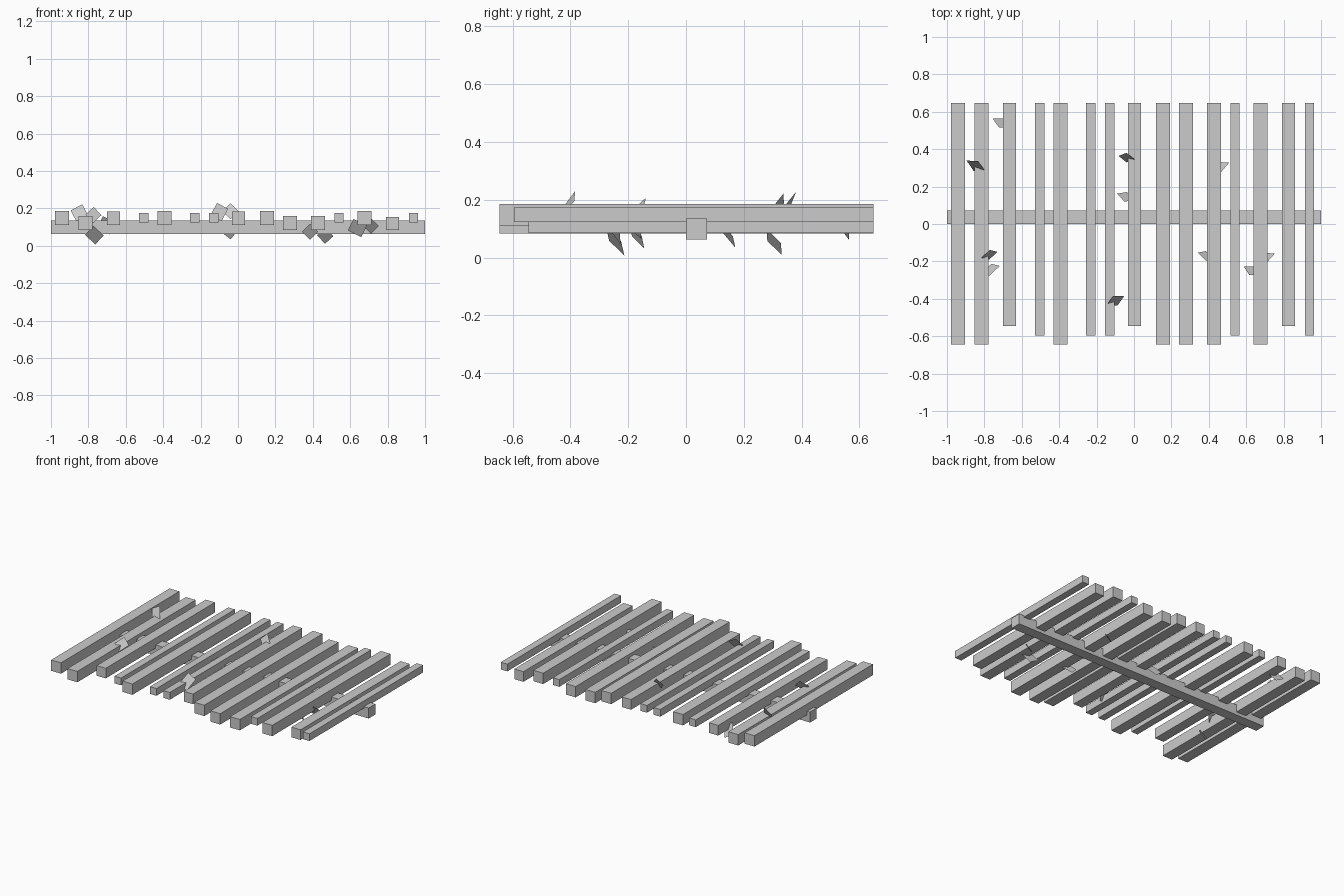
import bpy
from math import cos, sin, radians

if "Cube" in bpy.data.objects:
    bpy.data.objects.remove(bpy.data.objects["Cube"])


def mesh_object(name, verts, faces):
    mesh = bpy.data.meshes.new(name)
    mesh.from_pydata(verts, [], faces)
    mesh.update()
    obj = bpy.data.objects.new(name, mesh)
    bpy.context.collection.objects.link(obj)
    return obj


def box(name, x0, x1, y0, y1, z0, z1):
    verts = [(x, y, z) for x in (x0, x1) for y in (y0, y1) for z in (z0, z1)]
    faces = [(0, 1, 3, 2), (4, 6, 7, 5), (0, 4, 5, 1),
             (2, 3, 7, 6), (0, 2, 6, 4), (1, 5, 7, 3)]
    return mesh_object(name, verts, faces)


def leaf(name, x, y, z, w, h, angle, a, b):
    # flat rectangle turned in the front plane, leaning by slopes a (x) and b (z)
    c, s = cos(radians(angle)), sin(radians(angle))
    verts = []
    for i, j in ((-1, -1), (1, -1), (1, 1), (-1, 1)):
        dx = (i * w * c - j * h * s) / 2
        dz = (i * w * s + j * h * c) / 2
        verts.append((x + dx, y + a * dx + b * dz, z + dz))
    return mesh_object(name, verts, [(0, 1, 2, 3)])


# long beam under the slats
box("cross_beam", -1, 1, 0.0, 0.073, 0.0625, 0.135)

# slat kinds: width, front end, bottom height
KINDS = {
    "long": (0.075, -0.645, 0.11),
    "long_low": (0.075, -0.645, 0.084),
    "short": (0.07, -0.545, 0.112),
    "short_low": (0.07, -0.545, 0.085),
    "thin": (0.05, -0.595, 0.124),
}
slats = [(-0.94, "long"), (-0.815, "long_low"), (-0.665, "short"),
         (-0.503, "thin"), (-0.393, "long"), (-0.232, "thin"),
         (-0.13, "thin"), (0.002, "short"), (0.156, "long"),
         (0.278, "long_low"), (0.428, "long_low"), (0.54, "thin"),
         (0.676, "long"), (0.825, "short_low"), (0.938, "thin")]
for n, (x, kind) in enumerate(slats):
    w, front, z0 = KINDS[kind]
    box(f"slat_{n + 1}", x - w / 2, x + w / 2, front, 0.648, z0, z0 + w)

# leaves poking out above the slats
upper = [(-0.10, -0.41, 0.18, 0.067, 0.075, -28, 0.3),
         (-0.04, 0.355, 0.185, 0.06, 0.06, -45, -0.2),
         (-0.845, 0.31, 0.17, 0.07, 0.08, 28, -0.35),
         (-0.773, -0.165, 0.165, 0.06, 0.06, 43, 0.4)]
for n, p in enumerate(upper):
    leaf(f"upper_leaf_{n + 1}", *p, 0.6)

# leaves hanging below the slats
lower = [(-0.768, -0.245, 0.057, 0.066, 0.075, 47, 0.4),
         (0.385, -0.17, 0.075, 0.06, 0.06, 45, -0.4),
         (0.466, 0.305, 0.054, 0.06, 0.063, 42, 0.5),
         (0.638, -0.25, 0.095, 0.08, 0.068, -26, -0.28),
         (0.71, -0.18, 0.107, 0.06, 0.06, 45, 0.5),
         (-0.705, 0.54, 0.11, 0.075, 0.07, -28, -0.3),
         (-0.045, 0.145, 0.08, 0.065, 0.065, -38, -0.3)]
for n, p in enumerate(lower):
    leaf(f"lower_leaf_{n + 1}", *p, -0.6)
